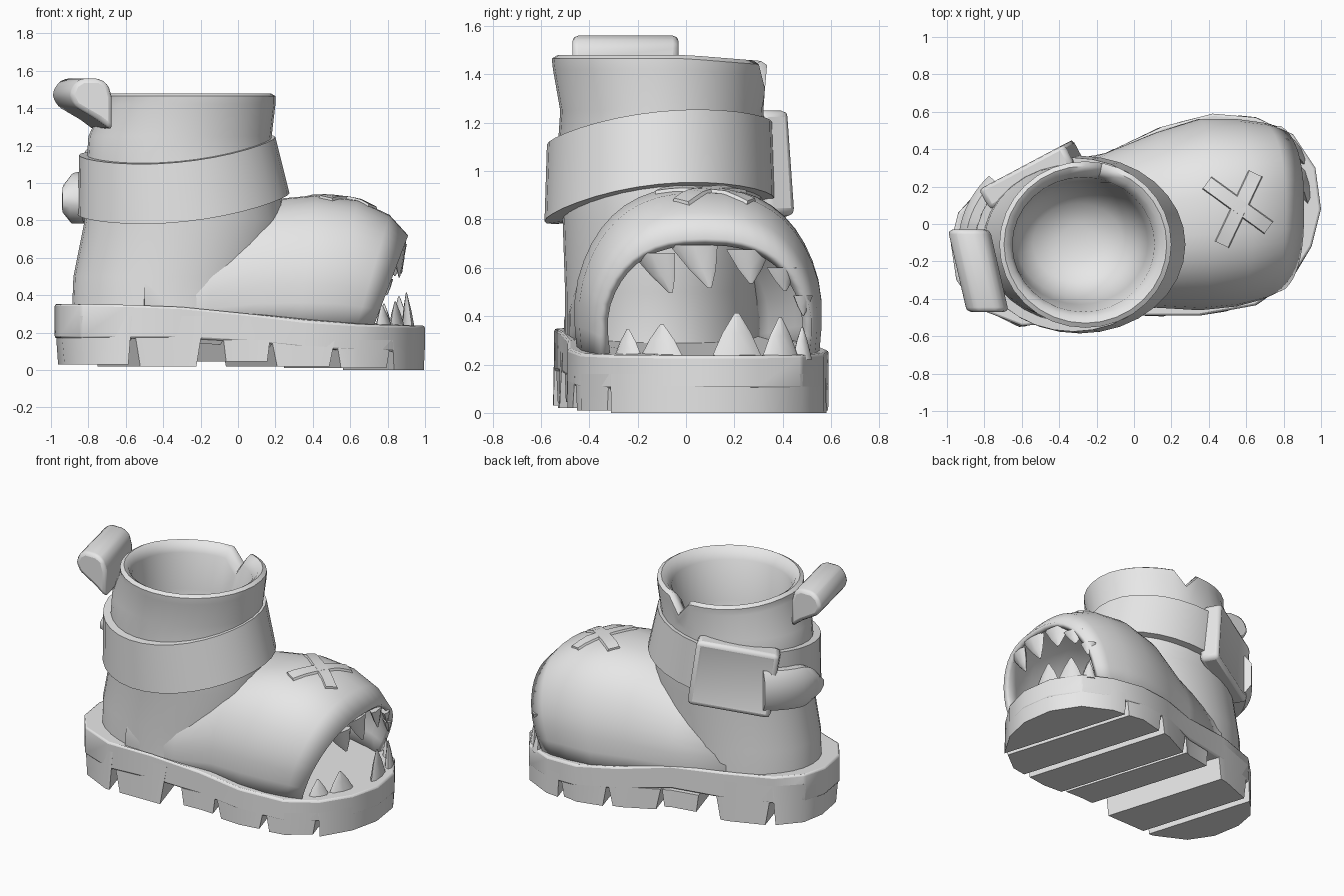
import bpy, bmesh, math
from mathutils import Vector, Matrix
from mathutils.bvhtree import BVHTree

cube = bpy.data.objects.get("Cube")
if cube:
    bpy.data.objects.remove(cube)

grey = bpy.data.materials.new("plain_grey")
grey.use_nodes = True
grey.diffuse_color = (0.8, 0.8, 0.8, 1)
grey.node_tree.nodes["Principled BSDF"].inputs["Base Color"].default_value = (0.8, 0.8, 0.8, 1)


def finish(name, bm, angle=40, bevel=0.0):
    bmesh.ops.recalc_face_normals(bm, faces=bm.faces)
    mesh = bpy.data.meshes.new(name)
    bm.to_mesh(mesh)
    bm.free()
    mesh.materials.append(grey)
    obj = bpy.data.objects.new(name, mesh)
    bpy.context.collection.objects.link(obj)
    if bevel:
        mod = obj.modifiers.new("soft_edges", 'BEVEL')
        mod.width, mod.segments = bevel, 2
    bpy.ops.object.select_all(action='DESELECT')
    obj.select_set(True)
    bpy.context.view_layer.objects.active = obj
    bpy.ops.object.shade_smooth_by_angle(angle=math.radians(angle))
    return obj


def loft(rings, closed=True, loop=False, caps=False):
    """Skin a list of equal-length point rings."""
    bm = bmesh.new()
    rows = [[bm.verts.new(p) for p in ring] for ring in rings]
    n = len(rows[0])
    pairs = list(zip(rows, rows[1:])) + ([(rows[-1], rows[0])] if loop else [])
    for a, b in pairs:
        for i in range(n if closed else n - 1):
            j = (i + 1) % n
            bm.faces.new((a[i], a[j], b[j], b[i]))
    if caps:
        bm.faces.new(rows[0])
        bm.faces.new(rows[-1])
    return bm


def around(angle, cx, cy, rx, ry, z):
    return Vector((cx + rx * math.cos(angle), cy + ry * math.sin(angle), z))


SEG = 32
ANGLES = [math.tau * i / SEG for i in range(SEG)]

# Shaft: outer wall, thick rounded rim, then lining down to a bowl-shaped insole
shaft_levels = [
    (0.25, -0.36, -0.10, 0.53, 0.40), (0.50, -0.36, -0.10, 0.52, 0.40),
    (0.80, -0.28, -0.10, 0.54, 0.41), (1.10, -0.31, -0.10, 0.50, 0.43),
    (1.25, -0.31, -0.10, 0.49, 0.42), (1.42, -0.26, -0.11, 0.46, 0.44),
    (1.465, -0.26, -0.11, 0.46, 0.445), (1.48, -0.26, -0.11, 0.435, 0.42),
    (1.46, -0.26, -0.11, 0.405, 0.39), (1.41, -0.27, -0.11, 0.38, 0.36),
    (1.15, -0.29, -0.10, 0.365, 0.33), (0.95, -0.30, -0.10, 0.33, 0.29),
    (0.84, -0.30, -0.10, 0.24, 0.21), (0.79, -0.30, -0.10, 0.10, 0.09)]
rings = []
for z, cx, cy, rx, ry in shaft_levels:
    ring = [around(a, cx, cy, rx, ry, z) for a in ANGLES]
    if z > 1.4:
        for p in ring:
            p.z -= 0.08 * max(0, p.y)
        ring[7].z -= 0.1      # slit in the collar
    rings.append(ring)
finish("boot_shaft", loft(rings, caps=True), 50)

# Toe box: arches that lean forward and end at the open mouth
arches = [(-0.5, 0, -0.11, 0.41, 0.68), (-0.15, 0, -0.05, 0.445, 0.78),
          (0.1, 0.05, 0.02, 0.485, 0.91), (0.32, 0.1, 0.05, 0.53, 0.935),
          (0.5, 0.14, 0.06, 0.52, 0.91), (0.63, 0.18, 0.07, 0.49, 0.83),
          (0.72, 0.19, 0.08, 0.455, 0.72)]


def arch_point(arch, t):
    x, lean, cy, w, top = arch
    c, s = math.cos(t), math.sin(t)
    s = max(s, 0) ** 0.8
    w *= 0.94 + 0.06 * min(1, 2.5 * s)
    return Vector((x + lean * s, cy - w * math.copysign(abs(c) ** 0.8, c), 0.22 + (top - 0.22) * s))


bm = loft([[arch_point(a, math.pi * i / 24) for i in range(25)] for a in arches], closed=False)
toe_tree = BVHTree.FromBMesh(bm)
toe = finish("toe_box", bm, 60)
shell = toe.modifiers.new("leather_thickness", 'SOLIDIFY')
shell.thickness, shell.offset = 0.04, -1

# Sole: one outline, sliced across the foot into slab and tread blocks
OUTLINE = [(-0.98, -0.1), (-0.95, -0.3), (-0.84, -0.45), (-0.6, -0.545), (-0.3, -0.52),
           (0.05, -0.49), (0.35, -0.49), (0.65, -0.435), (0.83, -0.31), (0.95, -0.12),
           (1.0, 0.08), (0.97, 0.3), (0.85, 0.48), (0.65, 0.57), (0.42, 0.59),
           (0.15, 0.52), (-0.15, 0.38), (-0.5, 0.31), (-0.8, 0.2), (-0.94, 0.06)]
AXIS = Vector((0.956, 0.292, 0))


def sole_top(x):
    return 0.295 - 0.06 * math.tanh(2.2 * (x - 0.1))


def sole_part(name, start, end, low, high, taper=0.0, bevel=0.0):
    bm = bmesh.new()
    bm.faces.new([bm.verts.new((x, y, 0)) for x, y in OUTLINE])
    for s, sign in ((start, -1), (end, 1)):
        bmesh.ops.bisect_plane(bm, geom=bm.verts[:] + bm.edges[:] + bm.faces[:],
                               plane_co=AXIS * s, plane_no=AXIS * sign, clear_outer=True)
    base = bm.verts[:]
    grown = bmesh.ops.extrude_face_region(bm, geom=bm.faces[:])["geom"]
    upper = [v for v in grown if isinstance(v, bmesh.types.BMVert)]
    mid = (max(start, -0.98) + min(end, 1)) / 2
    for v in upper:
        v.co.z = high(v.co.x)
    for v in base:
        v.co.z = low(v.co.x)
        v.co -= AXIS * (v.co.dot(AXIS) - mid) * taper
    finish(name, bm, 35, bevel)


sole_part("sole_slab", -2, 2, lambda x: 0.17 if x < -0.1 else max(0.1, 0.155 - 0.1 * x),
          sole_top, bevel=0.012)
treads = [("heel_block_back", -2, -0.70, 0.03, 0.15), ("heel_block_front", -0.70, -0.32, 0.02, 0.24),
          ("tread_arch", -0.22, 0.02, 0.045, 0.12), ("tread_middle", 0.03, 0.36, 0.02, 0.18),
          ("tread_ball", 0.37, 0.69, 0.01, 0.16), ("tread_toe", 0.70, 2, 0.0, 0.05)]
for name, start, end, low, taper in treads:
    sole_part(name, start, end, lambda x: low,
              lambda x: 0.29 if end < -0.3 else 0.16, taper)


# Ankle strap: tilted band
def strap_ring(cx, rx, ry, lift):
    ring = [around(a, cx, -0.11, rx, ry, 0) for a in ANGLES]
    for p in ring:
        p.z = 1.2 + 0.1 * p.x + 0.1 * p.y + 0.15 * (p.x + 0.3) ** 2 + lift
    return ring


finish("ankle_strap", loft([strap_ring(-0.32, 0.46, 0.41, 0), strap_ring(-0.325, 0.525, 0.465, 0),
                            strap_ring(-0.29, 0.565, 0.475, -0.32),
                            strap_ring(-0.29, 0.47, 0.40, -0.32)], loop=True), 40)

# Loose strap end, wrapping to the heel with a rounded tip
sections = []
for i in range(13):
    a = math.radians(138 + 46 * i / 12)
    half = 0.135 * math.sqrt(max(0.05, 1 - max(0, (i - 7) / 5) ** 2))
    z = 0.94 - 0.003 * i
    sections.append([around(a, -0.3, -0.11, rx, rx - 0.09, z + k * half)
                     for rx, k in ((0.53, 1), (0.60, 1), (0.64, 0.6), (0.64, -0.6), (0.60, -1), (0.53, -1))])
finish("strap_end", loft(sections, caps=True), 50)

# Buckle: square plate with raised frame
bm = bmesh.new()
bmesh.ops.create_cube(bm, size=1, matrix=Matrix.Diagonal((0.52, 0.14, 0.44, 1)))
bmesh.ops.recalc_face_normals(bm, faces=bm.faces)
front = [f for f in bm.faces if f.normal.y > 0.9]
bmesh.ops.inset_region(bm, faces=front, thickness=0.06)
bmesh.ops.translate(bm, verts=front[0].verts, vec=(0, -0.015, 0))
buckle = finish("buckle", bm, 40, 0.03)
buckle.matrix_world = (Matrix.Translation((-0.55, 0.265, 1.0)) @ Matrix.Rotation(math.radians(28), 4, 'Z')
                       @ Matrix.Rotation(math.radians(-8), 4, 'Y'))

# Pull tab: chunky profile swept across the back of the collar
TAB = [(-1.0, 1.47), (-0.975, 1.53), (-0.93, 1.56), (-0.84, 1.56), (-0.79, 1.53),
       (-0.77, 1.46), (-0.77, 1.28), (-0.85, 1.34), (-0.97, 1.41)]
finish("pull_tab", loft([[(x + dx, y, z) for x, z in TAB] for dx, y in ((0, -0.03), (0.1, -0.47))],
                        caps=True), 50, 0.025)

# Cross stitch patch lying on the toe
for n, (a, b) in enumerate((((0.65, 0.27), (0.47, -0.11)), ((0.39, 0.22), (0.72, -0.02)))):
    a, b = Vector(a), Vector(b)
    side = (b - a).orthogonal().normalized() * 0.045
    sections = []
    for i in range(9):
        p = a.lerp(b, i / 8)
        row = []
        for k, up in ((-1, -0.01), (-0.8, 0.014), (0.8, 0.014), (1, -0.01)):
            q = p + side * k
            hit = toe_tree.ray_cast(Vector((q.x, q.y, 2)), Vector((0, 0, -1)))[0]
            row.append((q.x, q.y, (hit.z if hit else 0.9) + up))
        sections.append(row)
    finish("cross_stitch_%d" % (n + 1), loft(sections, caps=True), 35)


# Teeth: flattened cones facing out of the mouth
def tooth(name, base, tip, width, turn):
    base, tip = Vector(base), Vector(tip)
    across = Vector((-math.sin(turn), math.cos(turn), 0)) * width / 2
    out = Vector((math.cos(turn), math.sin(turn), 0)) * 0.03
    rows = []
    for t, size in ((0, 1), (0.55, 0.55), (0.97, 0.08)):
        c = base.lerp(tip, t)
        rows.append([c + (across * math.cos(a) + out * math.sin(a)) * size
                     for a in (math.tau * k / 8 for k in range(8))])
    finish(name, loft(rows, caps=True), 50)


lower = [(-0.24, 0.78, 0.35, 0.15), (-0.10, 0.85, 0.37, 0.2), (0.21, 0.91, 0.42, 0.22),
         (0.39, 0.87, 0.40, 0.18), (0.48, 0.79, 0.36, 0.1)]
for n, (y, x, z, width) in enumerate(lower):
    tooth("lower_tooth_%d" % (n + 1), (x, y, 0.22), (x - 0.01, y, z), width, (y - 0.1) * 1.8)

upper = [(0.37, -0.06, 0.49, 0.19), (0.48, 0.1, 0.51, 0.2), (0.6, 0.27, 0.53, 0.19),
         (0.72, 0.41, 0.5, 0.15), (0.83, 0.485, 0.4, 0.1)]
for n, (t, y, z, width) in enumerate(upper):
    edge = arch_point(arches[-1], math.pi * t) - Vector((0.04, 0, 0.025))
    tooth("upper_tooth_%d" % (n + 1), edge, (edge.x + 0.005, y, z), width, (y - 0.1) * 1.8)
